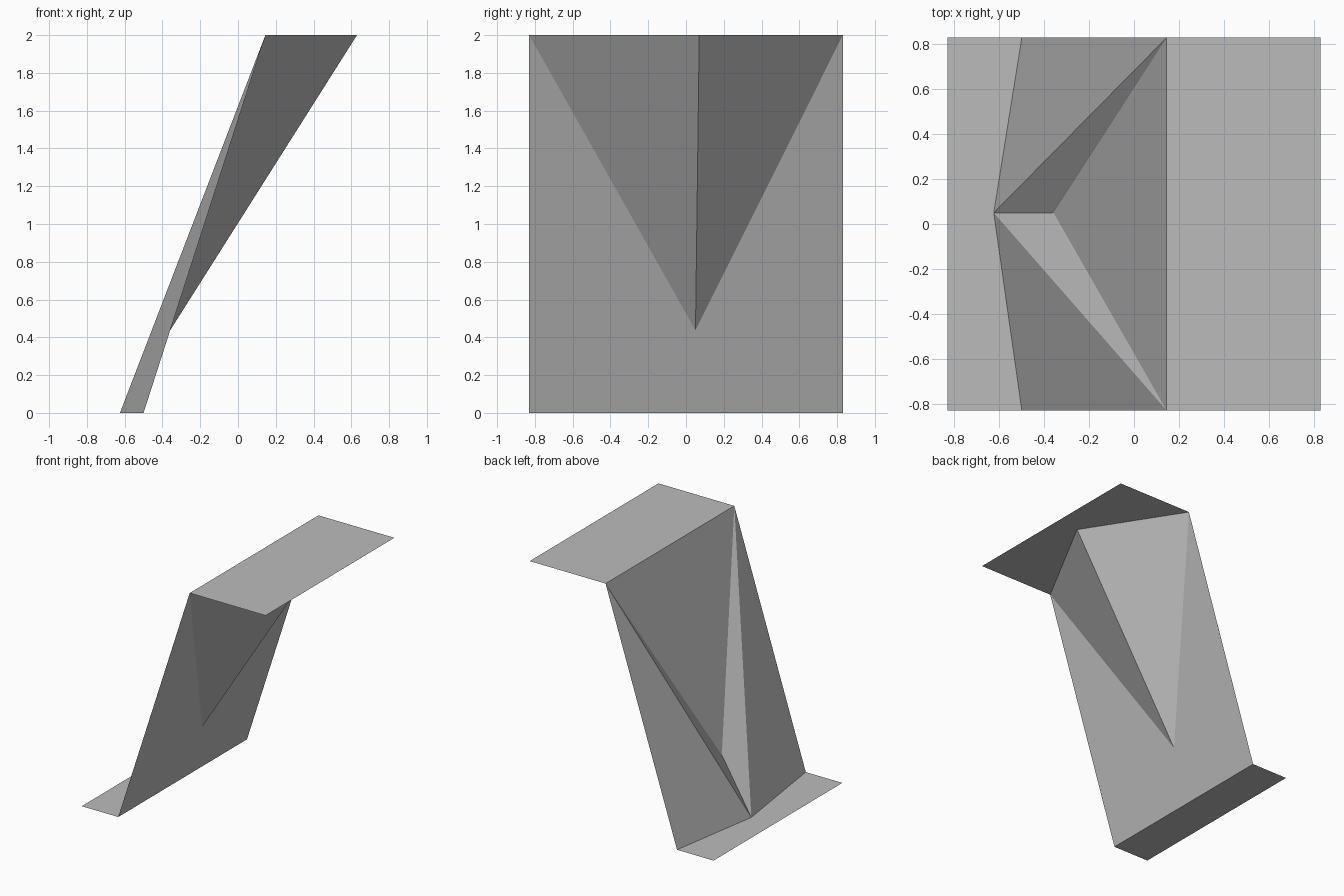
import bpy
import bmesh
from mathutils import Vector

cube = bpy.data.objects.get("Cube")
if cube:
    bpy.data.objects.remove(cube, do_unlink=True)

# Single grey finish
grey = bpy.data.materials.new("plain_grey")
grey.use_nodes = True
colour = (0.5, 0.5, 0.5, 1)
grey.diffuse_color = colour
grey.node_tree.nodes["Principled BSDF"].inputs["Base Color"].default_value = colour

HALF = 0.83      # half width and half depth
TOP = 2.0        # height
FOOT_X = -0.5    # lower fold of the panel
HEAD_X = 0.145   # upper fold of the panel


def sheet(name, faces, facing):
    """Build flat faces, each turned towards the facing direction."""
    bm = bmesh.new()
    for points in faces:
        face = bm.faces.new([bm.verts.new(p) for p in points])
        face.normal_update()
        if face.normal.dot(Vector(facing)) < 0:
            face.normal_flip()
    bmesh.ops.remove_doubles(bm, verts=bm.verts, dist=0.0001)
    mesh = bpy.data.meshes.new(name)
    bm.to_mesh(mesh)
    bm.free()
    mesh.materials.append(grey)
    obj = bpy.data.objects.new(name, mesh)
    bpy.context.collection.objects.link(obj)
    return obj


def ledge(name, x0, x1, z):
    corners = [(x0, -HALF, z), (x1, -HALF, z), (x1, HALF, z), (x0, HALF, z)]
    return sheet(name, [corners], (0, 0, 1))


# Horizontal ledges
ledge("top_ledge", HEAD_X, HALF, TOP)
ledge("bottom_ledge", -HALF, FOOT_X, 0)

# Leaning panel between the ledges
heads = [Vector((HEAD_X, side * HALF, TOP)) for side in (-1, 1)]
feet = [Vector((FOOT_X, side * HALF, 0)) for side in (-1, 1)]
sheet("leaning_panel", [[feet[0], feet[1], heads[1], heads[0]]], (1, 0, 0))

# Key points of the folded braces
meeting = Vector((-0.37, 0.05, 0.42))
front_tip = Vector((0.63, 0.07, TOP))
rear_tip = Vector((-0.625, 0.05, 0))

# Pointed brace under the top ledge
sheet("upper_brace", [[head, meeting, front_tip] for head in heads], (1, 0, -1))

# Twin braces rising from the bottom ledge
rear_faces = []
for head, foot in zip(heads, feet):
    rear_faces += [[rear_tip, head, foot], [rear_tip, meeting, head]]
sheet("lower_braces", rear_faces, (-1, 0, 0.5))
